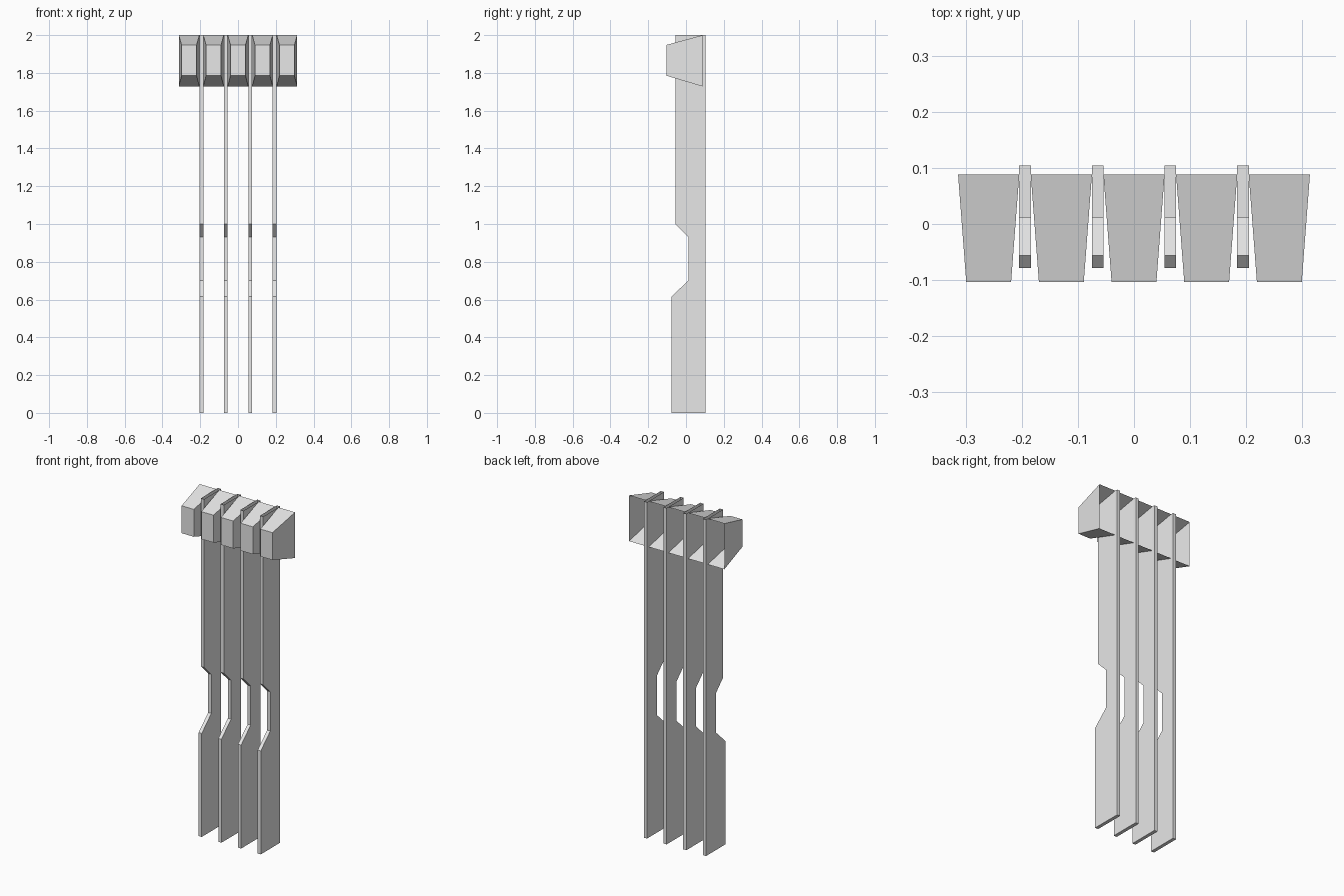
import bpy
import bmesh

cube = bpy.data.objects.get("Cube")
if cube:
    bpy.data.objects.remove(cube, do_unlink=True)

# One plain material for every part
grey = bpy.data.materials.new("light_grey")
grey.use_nodes = True
colour = (0.8, 0.8, 0.8, 1)
grey.diffuse_color = colour
grey.node_tree.nodes["Principled BSDF"].inputs["Base Color"].default_value = colour


def loft(name, first, second, is_open):
    """Join two matching outlines and drop the faces picked by is_open."""
    bm = bmesh.new()
    a = [bm.verts.new(p) for p in first]
    b = [bm.verts.new(p) for p in second]
    bm.faces.new(a)
    bm.faces.new(b)
    for i in range(len(a)):
        j = (i + 1) % len(a)
        bm.faces.new((a[i], a[j], b[j], b[i]))
    bmesh.ops.recalc_face_normals(bm, faces=bm.faces[:])
    bm.normal_update()
    gone = [f for f in bm.faces if is_open(f)]
    bmesh.ops.delete(bm, geom=gone, context='FACES_ONLY')
    mesh = bpy.data.meshes.new(name)
    bm.to_mesh(mesh)
    bm.free()
    mesh.materials.append(grey)
    obj = bpy.data.objects.new(name, mesh)
    bpy.context.collection.objects.link(obj)
    return obj


def rectangle(x, half, y, low, high):
    return [(x - half, y, low), (x + half, y, low),
            (x + half, y, high), (x - half, y, high)]


PITCH = 0.1295

# Tall notched fins, hollow and open at the top
profile = [(-0.078, 0), (-0.078, 0.615), (0.012, 0.70), (0.012, 0.932),
           (-0.056, 1.0), (-0.056, 2.0), (0.104, 2.0), (0.104, 0)]
for i in range(4):
    x = (i - 1.5) * PITCH
    sides = [[(x + s * 0.0103, y, z) for y, z in profile] for s in (-1, 1)]
    loft(f"fin_{i + 1}", *sides, lambda f: f.normal.z > 0.99)

# Tapered caps between and beside the fins, open at the back
for i in range(5):
    x = (i - 2) * PITCH
    loft(f"cap_{i + 1}",
         rectangle(x, 0.04, -0.103, 1.785, 1.948),
         rectangle(x, 0.0545, 0.088, 1.728, 2.0),
         lambda f: f.normal.y > 0.99)
